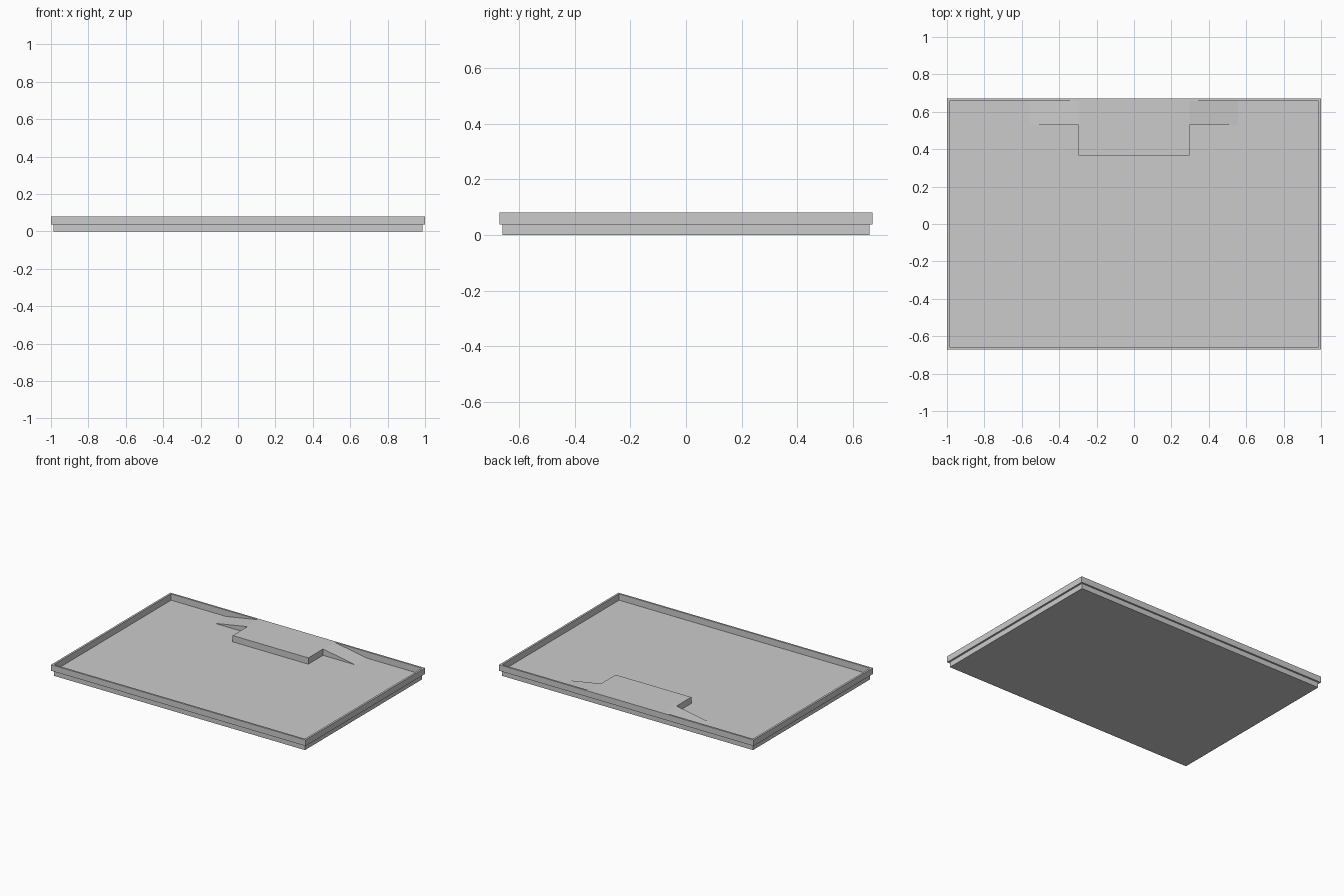
import bpy, bmesh

if "Cube" in bpy.data.objects:
    bpy.data.objects.remove(bpy.data.objects["Cube"])

FLOOR, STEP, TOP = 0.035, 0.037, 0.08


def bridged_solid(name, loops):
    """Closed solid: join successive point loops and cap both ends."""
    bm = bmesh.new()
    rings = [[bm.verts.new(p) for p in loop] for loop in loops]
    n = len(rings[0])
    for a, b in zip(rings, rings[1:]):
        for i in range(n):
            j = (i + 1) % n
            bm.faces.new((a[i], a[j], b[j], b[i]))
    bm.faces.new(rings[0][::-1])
    bm.faces.new(rings[-1])
    mesh = bpy.data.meshes.new(name)
    bm.to_mesh(mesh)
    bm.free()
    ob = bpy.data.objects.new(name, mesh)
    bpy.context.collection.objects.link(ob)
    return ob


def rectangle(hx, hy, z):
    return [(-hx, -hy, z), (hx, -hy, z), (hx, hy, z), (-hx, hy, z)]


def along_y(name, profile, y0, y1):
    """Extrude a counter-clockwise (x, z) outline from y1 forward to y0."""
    return bridged_solid(name, [[(x, y, z) for x, z in profile] for y in (y1, y0)])


# Tray: narrower foot, overhanging rim, recessed floor
tray = bridged_solid("tray", [rectangle(*r) for r in (
    (0.987, 0.658, 0), (0.987, 0.658, STEP),
    (1.0, 0.67, STEP), (1.0, 0.67, TOP),
    (0.986, 0.657, TOP), (0.986, 0.657, FLOOR))])

# Raised block at the back, and the ramps running down either side of it
block = along_y("raised_block", [
    (-0.297, 0.02), (0.297, 0.02), (0.297, TOP), (-0.297, TOP)], 0.365, 0.6575)
ramps = along_y("side_ramps", [
    (-0.555, 0.02), (0.555, 0.02), (0.555, FLOOR),
    (0.297, TOP), (-0.297, TOP), (-0.555, FLOOR)], 0.53, 0.6575)

# Fuse the pieces so the block runs flush into the back rim
for part in (ramps, block):
    mod = tray.modifiers.new("join_" + part.name, 'BOOLEAN')
    mod.operation = 'UNION'
    mod.solver = 'EXACT'
    mod.object = part
    part.hide_render = True
